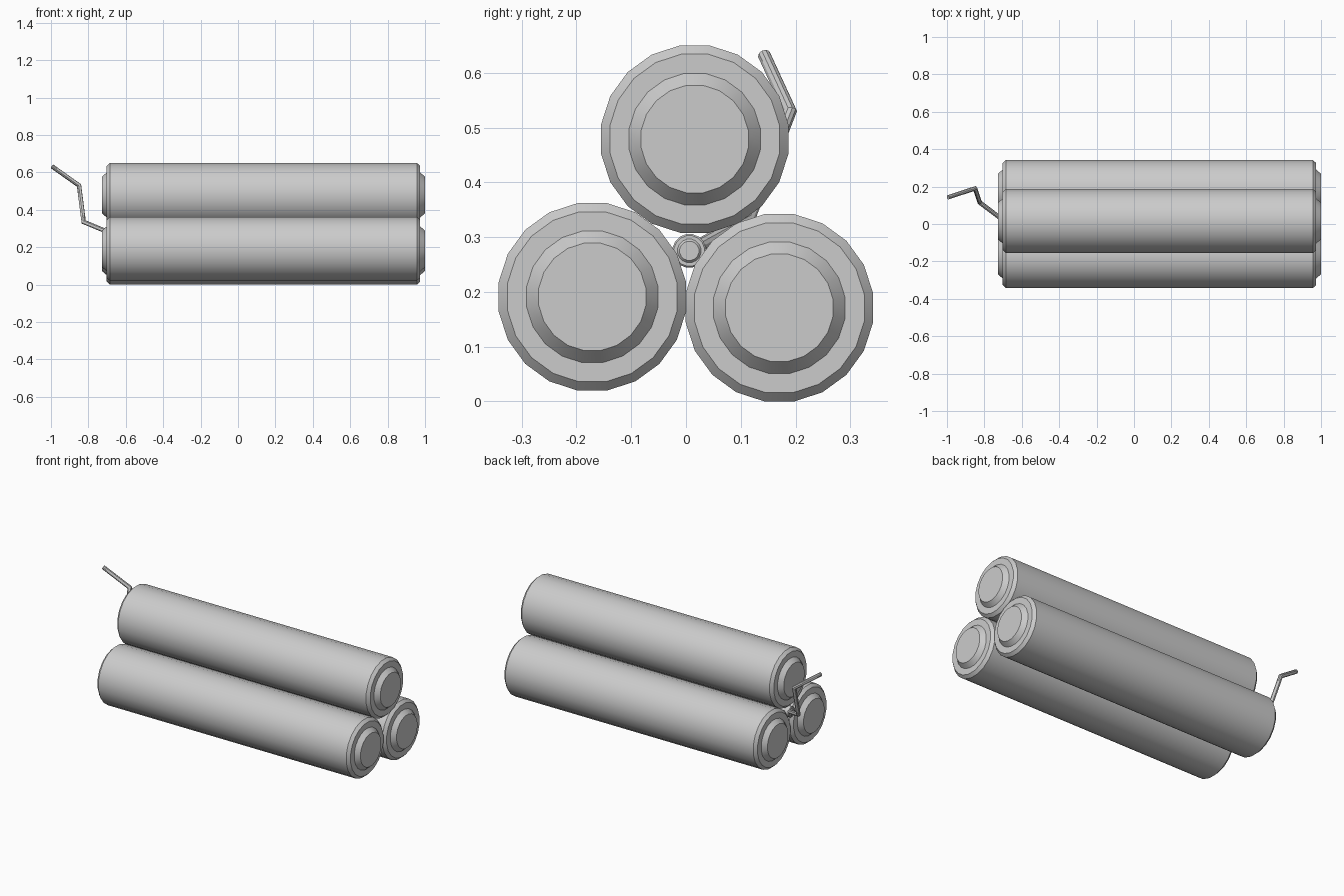
import bpy, bmesh, math
from mathutils import Vector

if "Cube" in bpy.data.objects:
    bpy.data.objects.remove(bpy.data.objects["Cube"])

grey = bpy.data.materials.new("light_grey")
grey.diffuse_color = (0.6, 0.6, 0.6, 1)
grey.use_nodes = True
grey.node_tree.nodes["Principled BSDF"].inputs["Base Color"].default_value = grey.diffuse_color


def finish(name, bm):
    bmesh.ops.recalc_face_normals(bm, faces=bm.faces)
    mesh = bpy.data.meshes.new(name)
    bm.to_mesh(mesh)
    bm.free()
    mesh.materials.append(grey)
    ob = bpy.data.objects.new(name, mesh)
    bpy.context.collection.objects.link(ob)
    bpy.ops.object.select_all(action='DESELECT')
    ob.select_set(True)
    bpy.context.view_layer.objects.active = ob
    bpy.ops.object.shade_smooth_by_angle(angle=math.radians(30))
    return ob


def skin(bm, rings):
    """Join rings of vertices into a closed tube."""
    n = len(rings[0])
    for a, b in zip(rings, rings[1:]):
        for i in range(n):
            j = (i + 1) % n
            bm.faces.new((a[i], a[j], b[j], b[i]))
    bm.faces.new(rings[0])
    bm.faces.new(rings[-1])


def stick(name, y, z, x0, x1, scale=1.0, sides=20):
    """Rod along x with chamfered rims and a raised tapered cap at both ends."""
    # (distance in from the end, radius)
    end = [(0, 0.098), (0.026, 0.12), (0.026, 0.155), (0.043, 0.171)]
    profile = [(x0 + d * scale, r) for d, r in end]
    profile += [(x1 - d * scale, r) for d, r in reversed(end)]
    bm = bmesh.new()
    rings = []
    for x, r in profile:
        r = r * scale / math.cos(math.pi / sides)
        angles = [2 * math.pi * (i + 0.5) / sides for i in range(sides)]
        rings.append([bm.verts.new((x, y + r * math.cos(a), z + r * math.sin(a)))
                      for a in angles])
    skin(bm, rings)
    return finish(name, bm)


def bent_rod(name, path, radius, sides=10):
    """Rod with mitred corners along a polyline."""
    pts = [Vector(p) for p in path]
    dirs = [(b - a).normalized() for a, b in zip(pts, pts[1:])]
    side = dirs[0].cross(Vector((0, 0, 1))).normalized()
    up = side.cross(dirs[0])
    bm = bmesh.new()
    ring = [pts[0] + radius * (side * math.cos(t) + up * math.sin(t))
            for t in (2 * math.pi * i / sides for i in range(sides))]
    rings = [[bm.verts.new(p) for p in ring]]
    for k, d in enumerate(dirs):
        # slide the ring along the segment to the mitre plane at its far end
        n = (d + dirs[k + 1]).normalized() if k + 1 < len(dirs) else d
        ring = [p + d * ((pts[k + 1] - p).dot(n) / d.dot(n)) for p in ring]
        rings.append([bm.verts.new(p) for p in ring])
    skin(bm, rings)
    return finish(name, bm)


# three bundled sticks
for name, y, z in (("stick_top", 0.016, 0.479),
                   ("stick_front", -0.171, 0.191),
                   ("stick_back", 0.1705, 0.171)):
    stick(name, y, z, -0.728, 1.0)

# thin core rod between the sticks
stick("fuse_core", 0.006, 0.275, -0.71, 0.6, scale=0.178, sides=16)

# kinked fuse leaving the left end
bent_rod("fuse", [(-0.68, 0.006, 0.275), (-0.825, 0.115, 0.335),
                  (-0.85, 0.19, 0.53), (-0.994, 0.143, 0.632)], 0.012)
